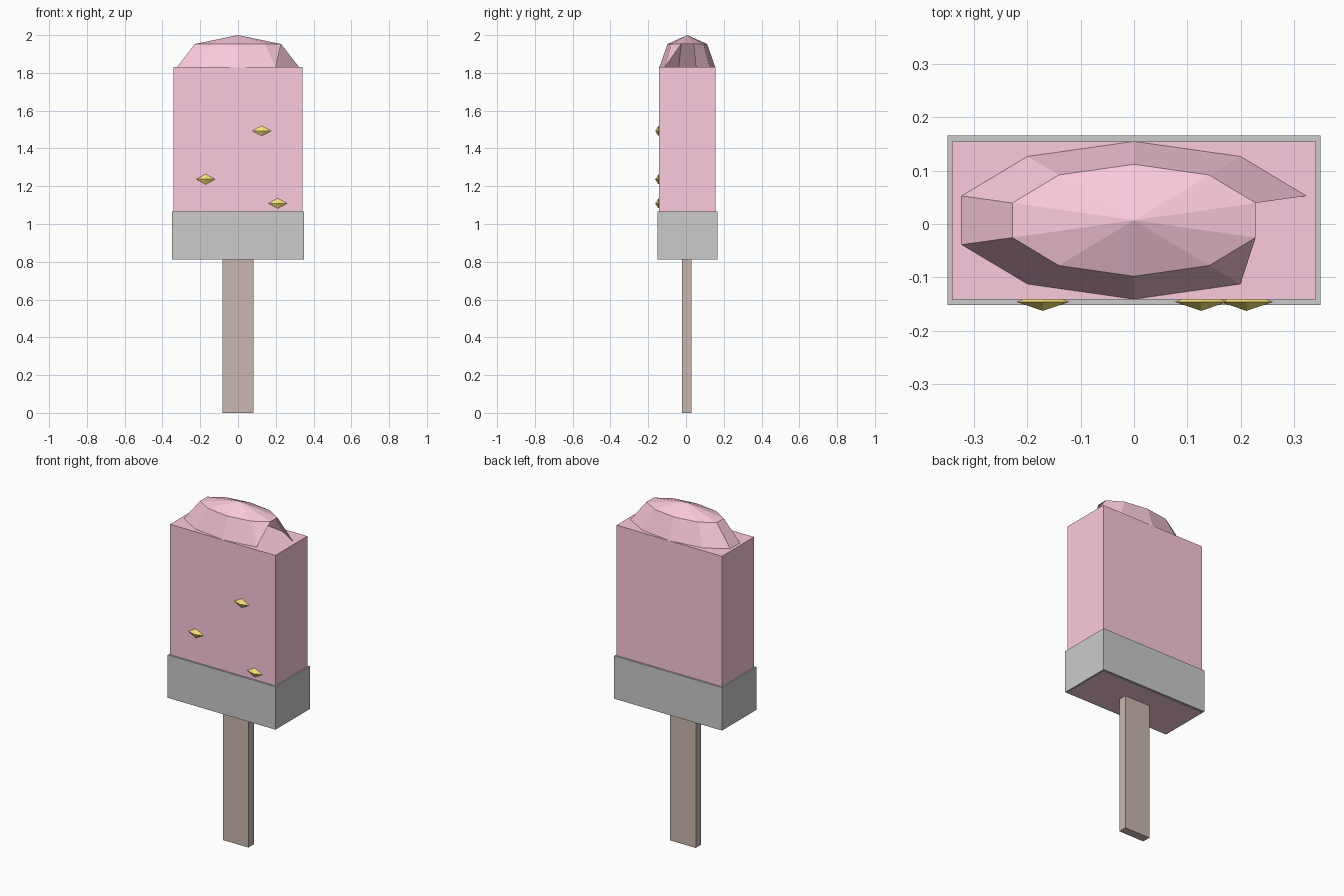
import bpy, bmesh
from math import sin, cos, radians

if "Cube" in bpy.data.objects:
    bpy.data.objects.remove(bpy.data.objects["Cube"])

YC = 0.007  # body centre in depth


def material(name, rgb):
    m = bpy.data.materials.new(name)
    m.diffuse_color = (*rgb, 1)
    m.use_nodes = True
    m.node_tree.nodes["Principled BSDF"].inputs["Base Color"].default_value = m.diffuse_color
    return m


pink = material("pink_ice", (0.97, 0.59, 0.72))
brown = material("wood", (0.59, 0.48, 0.43))
yellow = material("yellow", (0.95, 0.78, 0.2))


def finish(name, bm, mat=None):
    me = bpy.data.meshes.new(name)
    bm.to_mesh(me)
    bm.free()
    ob = bpy.data.objects.new(name, me)
    bpy.context.collection.objects.link(ob)
    if mat:
        me.materials.append(mat)
    return ob


def box(name, x, y, z, mat=None):
    bm = bmesh.new()
    bmesh.ops.create_cube(bm, size=1)
    for v in bm.verts:
        v.co = [(a + b) / 2 + c * (b - a) for (a, b), c in zip((x, y, z), v.co)]
    return finish(name, bm, mat)


# Stick, ice block and the sleeve round its base
box("stick", (-0.083, 0.083), (-0.022, 0.028), (0, 0.86), brown)
box("ice_body", (-0.342, 0.342), (-0.142, 0.155), (0.811, 1.83), pink)
box("base_band", (-0.35, 0.35), (-0.152, 0.166), (0.813, 1.065))

# Ten-sided faceted dome with one bitten-off corner
bm = bmesh.new()


def ring(rx, ry, z):
    return [bm.verts.new((rx * sin(radians(36 * i)), YC + ry * cos(radians(36 * i)), z))
            for i in range(10)]


outer = ring(0.34, 0.148, 1.83)
inner = ring(0.24, 0.105, 1.953)
tip = bm.verts.new((0, YC, 2.0))
for i in range(10):
    j = (i + 1) % 10
    bm.faces.new((tip, inner[j], inner[i]))
    if i == 3:
        bm.faces.new((inner[i], inner[j], outer[j]))
    elif i != 2:
        bm.faces.new((inner[i], inner[j], outer[j], outer[i]))
bmesh.ops.delete(bm, geom=[outer[3]], context='VERTS')
bmesh.ops.recalc_face_normals(bm, faces=bm.faces)
if sum(f.normal.z for f in bm.faces) < 0:
    bmesh.ops.reverse_faces(bm, faces=bm.faces)
finish("ice_dome", bm, pink)

# Diamond sprinkles half sunk in the front
for n, (x, z) in enumerate([(0.126, 1.493), (-0.171, 1.237), (0.211, 1.109)]):
    bm = bmesh.new()
    bmesh.ops.create_uvsphere(bm, u_segments=4, v_segments=2, radius=1)
    for v in bm.verts:
        v.co = (x + 0.05 * v.co.x, -0.146 + 0.017 * v.co.y, z + 0.027 * v.co.z)
    finish(f"sprinkle_{n + 1}", bm, yellow)
